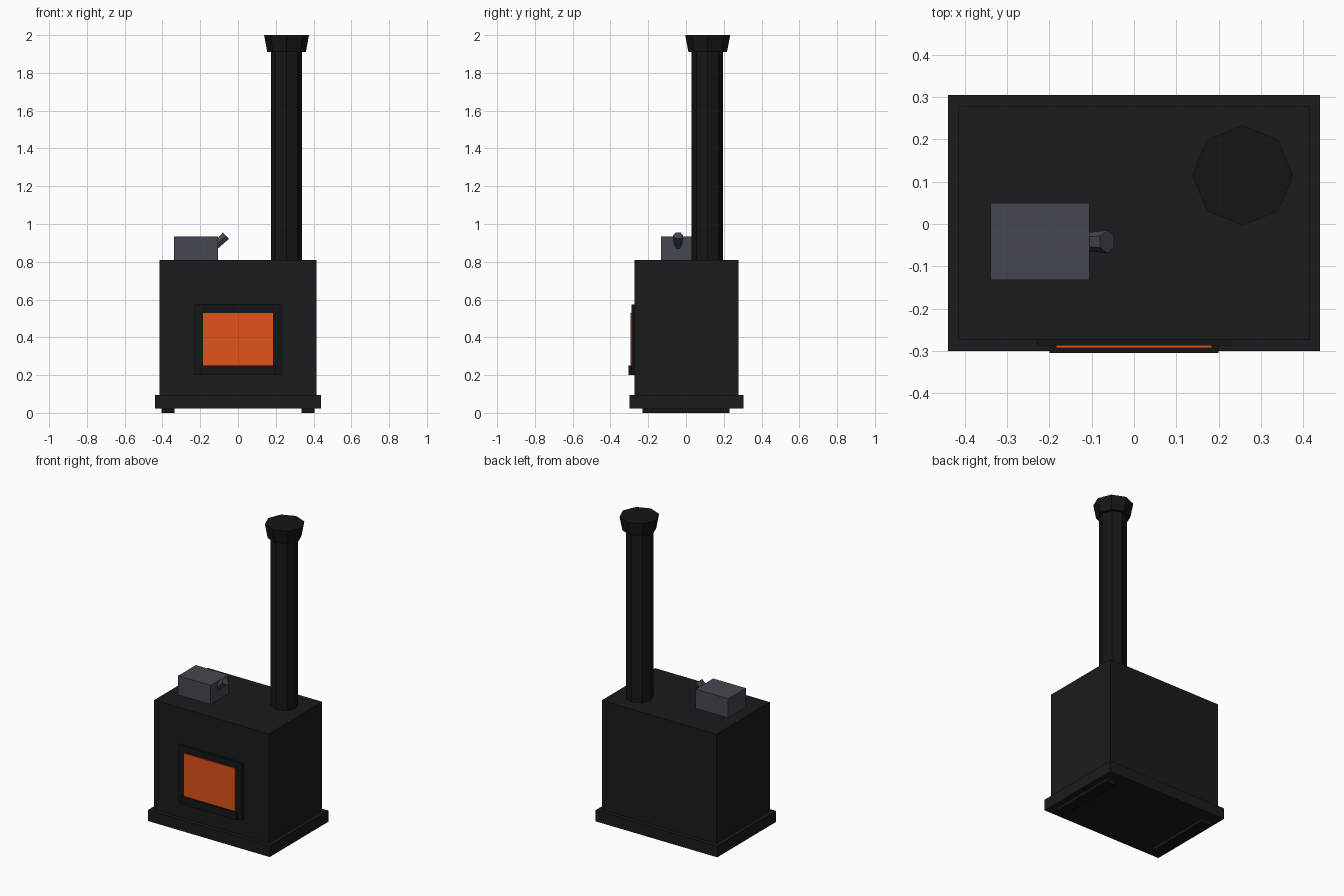
import bpy
from math import radians

if "Cube" in bpy.data.objects:
    bpy.data.objects.remove(bpy.data.objects["Cube"])


def material(name, color):
    m = bpy.data.materials.new(name)
    m.diffuse_color = (*color, 1)
    m.use_nodes = True
    m.node_tree.nodes["Principled BSDF"].inputs["Base Color"].default_value = m.diffuse_color
    return m


IRON = material("dark_iron", (0.010, 0.011, 0.012))
SOOT = material("soot_black", (0.007, 0.008, 0.008))
STEEL = material("grey_steel", (0.060, 0.064, 0.080))
GLOW = material("fire_glow", (0.75, 0.085, 0.011))


def finish(name, mat):
    ob = bpy.context.object
    ob.name = name
    ob.data.materials.append(mat)
    return ob


def box(name, x, y, z, mat):
    """Box from (min, max) ranges on each axis."""
    bpy.ops.mesh.primitive_cube_add(size=1)
    ob = finish(name, mat)
    for v in ob.data.vertices:
        v.co = [r[0] + (c + 0.5) * (r[1] - r[0]) for r, c in zip((x, y, z), v.co)]
    return ob


def tube(name, sides, r1, r2, depth, centre, mat, tilt=0):
    bpy.ops.mesh.primitive_cone_add(vertices=sides, radius1=r1, radius2=r2, depth=depth,
                                    location=centre, rotation=(0, radians(tilt), 0))
    return finish(name, mat)


# Firebox, plinth and floor runners
box("firebox", (-0.415, 0.415), (-0.273, 0.278), (0.09, 0.81), IRON)
box("plinth", (-0.44, 0.44), (-0.30, 0.305), (0.022, 0.095), IRON)
for side, s in (("left", -1), ("right", 1)):
    box(side + "_runner", sorted((s * 0.335, s * 0.405)), (-0.23, 0.23), (0, 0.03), SOOT)

# Door: frame, glowing window and ledge below it
box("door_frame", (-0.23, 0.23), (-0.288, -0.265), (0.20, 0.573), SOOT)
box("fire_window", (-0.185, 0.185), (-0.293, -0.28), (0.24, 0.53), GLOW)
box("door_ledge", (-0.20, 0.20), (-0.305, -0.28), (0.20, 0.25), SOOT)

# Chimney
tube("chimney_pipe", 8, 0.083, 0.083, 1.14, (0.257, 0.113, 1.36), SOOT)
tube("chimney_cap", 8, 0.102, 0.119, 0.09, (0.257, 0.115, 1.955), SOOT)

# Kettle with slanted flared spout
box("kettle_body", (-0.34, -0.105), (-0.132, 0.05), (0.80, 0.935), STEEL)
tube("kettle_spout", 6, 0.020, 0.027, 0.09, (-0.0953, -0.042, 0.9067), STEEL, tilt=45)
